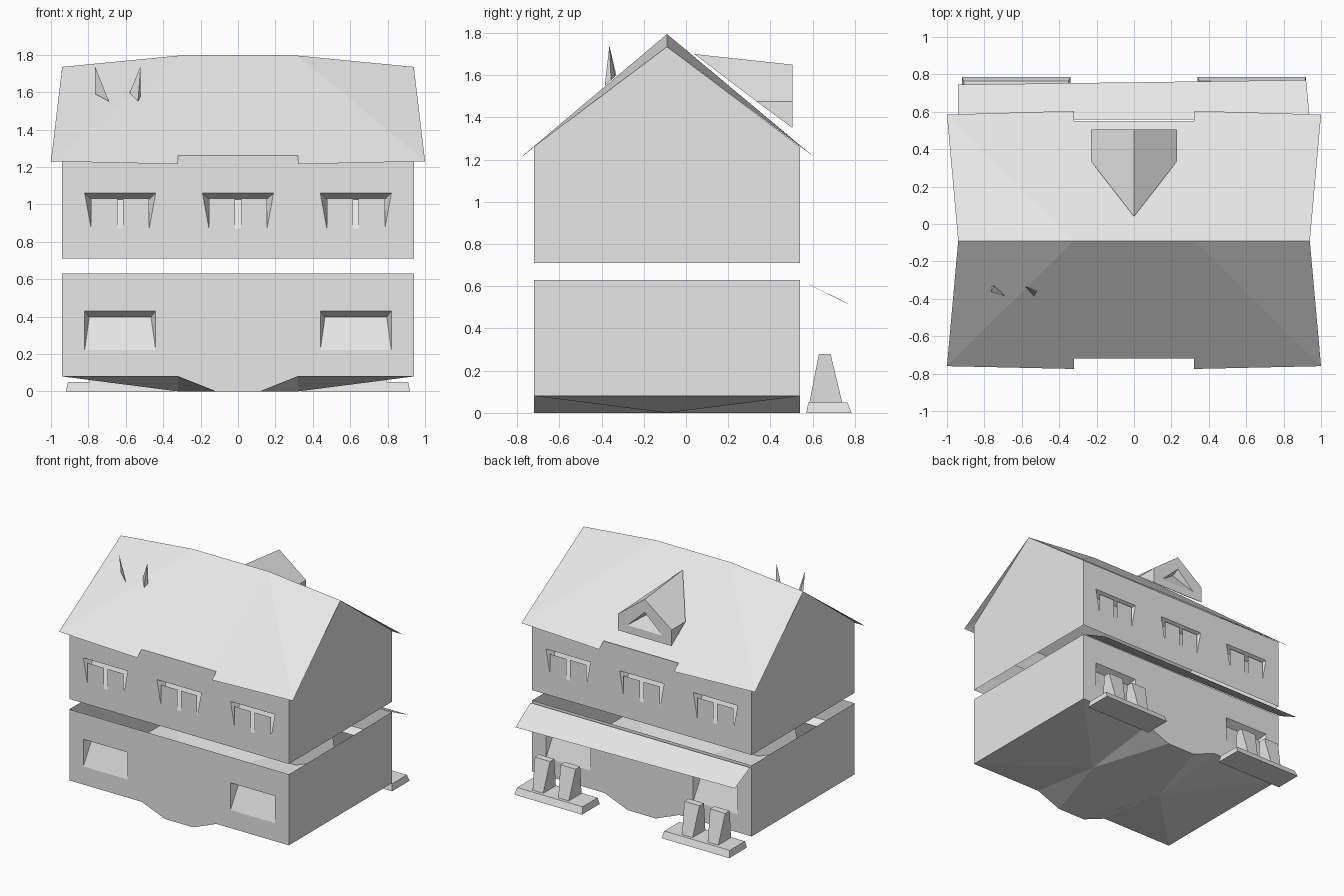
import bpy
import bmesh

cube = bpy.data.objects.get("Cube")
if cube:
    bpy.data.objects.remove(cube)

# Single plain material
grey = bpy.data.materials.new("pale_grey")
grey.use_nodes = True
COLOUR = (0.8, 0.8, 0.8, 1)
grey.diffuse_color = COLOUR
grey.node_tree.nodes["Principled BSDF"].inputs["Base Color"].default_value = COLOUR

# Main house dimensions
W, FRONT, BACK, RIDGE_Y = 0.94, -0.72, 0.54, -0.09
MID = 0.32
BASE, STOREY_TOP, UPPER_BASE, EAVE, GABLE = 0.08, 0.63, 0.71, 1.26, 1.735


def finish(name, bm, weld=True):
    if weld:
        bmesh.ops.remove_doubles(bm, verts=bm.verts, dist=0.0005)
    bmesh.ops.recalc_face_normals(bm, faces=bm.faces)
    mesh = bpy.data.meshes.new(name)
    bm.to_mesh(mesh)
    bm.free()
    mesh.materials.append(grey)
    obj = bpy.data.objects.new(name, mesh)
    bpy.context.collection.objects.link(obj)
    return obj


def poly(bm, *pts):
    return bm.faces.new([bm.verts.new(p) for p in pts])


def fill(bm, loops, y):
    """Flat upright panel from an outline and its holes, given as (x, z)."""
    edges = []
    for loop in loops:
        vs = [bm.verts.new((x, y, z)) for x, z in loop]
        edges += [bm.edges.new((a, b)) for a, b in zip(vs, vs[1:] + vs[:1])]
    side = -1 if y < 0 else 1
    bmesh.ops.triangle_fill(bm, use_beauty=True, edges=edges, normal=(0, side, 0))


def recess(bm, hole, inner, y, depth):
    """Opening whose sill is flush and whose head is set back; sill is the first two points."""
    d = -depth if y > 0 else depth
    outer = [(x, y, z) for x, z in hole]
    back = outer[:2] + [(x, y + d, z) for x, z in inner]
    n = len(outer)
    poly(bm, *back)
    for i in range(1, n):
        j = (i + 1) % n
        pts = list(dict.fromkeys([outer[i], outer[j], back[j], back[i]]))
        poly(bm, *pts)


def window_shape(cx, low, high, half_low, half_in):
    hole = [(cx - half_low, low), (cx + half_low, low), (cx + 0.19, high), (cx - 0.19, high)]
    inner = [(cx + half_in, high - 0.033), (cx - half_in, high - 0.033)]
    return hole, inner


def wall(bm, y, outline, windows):
    fill(bm, [outline] + [w[0] for w in windows], y)
    for hole, inner in windows:
        recess(bm, hole, inner, y, 0.06)


# Ground storey: walls with two openings each, open on top
bottom = [(-W, BASE), (-MID, BASE), (-0.12, 0), (0.12, 0), (MID, BASE), (W, BASE)]
ground = bmesh.new()
low_windows = [window_shape(c, 0.22, 0.43, 0.19, 0.165) for c in (-0.63, 0.63)]
for y in (FRONT, BACK):
    wall(ground, y, bottom + [(W, STOREY_TOP), (-W, STOREY_TOP)], low_windows)
for s in (-1, 1):
    poly(ground, (s * W, FRONT, BASE), (s * W, BACK, BASE),
         (s * W, BACK, STOREY_TOP), (s * W, FRONT, STOREY_TOP))
finish("ground_storey", ground)

# Faceted underside dipping toward the middle
under = bmesh.new()
for y in (FRONT, BACK):
    for s in (-1, 1):
        hub = (s * MID, RIDGE_Y, 0)
        rim = [(s * W, RIDGE_Y, BASE), (s * W, y, BASE), (s * MID, y, BASE), (s * 0.12, y, 0)]
        for a, b in zip(rim, rim[1:]):
            poly(under, hub, a, b)
    poly(under, (-MID, RIDGE_Y, 0), (MID, RIDGE_Y, 0), (0.12, y, 0), (-0.12, y, 0))
finish("underside", under)

# Upper storey: three windows front and back, gabled ends
upper = bmesh.new()
box = [(-W, UPPER_BASE), (W, UPPER_BASE), (W, EAVE), (-W, EAVE)]
centres = (-0.63, 0, 0.63)
up_windows = [window_shape(c, 0.87, 1.06, 0.155, 0.155) for c in centres]
for y in (FRONT, BACK):
    wall(upper, y, box, up_windows)
for s in (-1, 1):
    poly(upper, (s * W, FRONT, UPPER_BASE), (s * W, BACK, UPPER_BASE),
         (s * W, BACK, EAVE), (s * W, RIDGE_Y, GABLE), (s * W, FRONT, EAVE))
finish("upper_storey", upper)

# Paired panes standing in the upper windows
panes = bmesh.new()
for y in (FRONT, BACK):
    for c in centres:
        for s in (-1, 1):
            a, b = c + s * 0.015, c + s * 0.155
            poly(panes, (a, y, 0.87), (b, y, 0.87), (b, y, 1.03), (a, y, 1.03))
finish("window_panes", panes)

# Roof: sagging ridge ends, flared eaves and a notch in the middle of each eave
roof = bmesh.new()
for end_y, eave_y, notch_y in ((-0.76, -0.775, -0.72), (0.585, 0.605, 0.55)):
    for s in (-1, 1):
        peak = (s * MID, RIDGE_Y, 1.795)
        corner = (s, end_y, 1.23)
        poly(roof, peak, (s * W, RIDGE_Y, GABLE), corner)
        poly(roof, peak, corner, (s * MID, eave_y, 1.215), (s * MID, notch_y, EAVE))
    poly(roof, (-MID, RIDGE_Y, 1.795), (MID, RIDGE_Y, 1.795),
         (MID, notch_y, EAVE), (-MID, notch_y, EAVE))
finish("roof", roof)

# Dormer on the back slope with a triangular recessed window
dormer = bmesh.new()
DY, DW = 0.505, 0.23
tip, crest = (0, 0.04, 1.70), (0, DY, 1.65)
for s in (-1, 1):
    eave_in, eave_out, foot = (s * DW, 0.335, 1.475), (s * DW, DY, 1.475), (s * DW, DY, 1.35)
    poly(dormer, tip, crest, eave_out, eave_in)
    poly(dormer, eave_in, eave_out, foot)
    poly(dormer, tip, eave_in, foot, (0, DY, 1.35))
gable = [(-DW, 1.35), (0, 1.35), (DW, 1.35), (DW, 1.475), (0, 1.65), (-DW, 1.475)]
opening = [(-0.15, 1.41), (0.15, 1.41), (0, 1.55)]
fill(dormer, [gable, opening], DY)
recess(dormer, opening, [(0, 1.52)], DY, 0.06)
finish("dormer", dormer)

# Two thin chimney spikes on the front slope
for name, tip_x, base in (
        ("chimney_outer", -0.765, [(-0.765, -0.34), (-0.75, -0.33), (-0.69, -0.385)]),
        ("chimney_inner", -0.52, [(-0.58, -0.335), (-0.52, -0.355), (-0.535, -0.385)])):
    bm = bmesh.new()
    ring = [(x, y, 1.61 + (y + 0.33) * 0.9 - 0.01) for x, y in base]
    top = (tip_x, -0.363, 1.74)
    poly(bm, *ring)
    for a, b in zip(ring, ring[1:] + ring[:1]):
        poly(bm, a, b, top)
    finish(name, bm)

# Awning along the back wall
awning = bmesh.new()
poly(awning, (-W, 0.56, 0.62), (W, 0.56, 0.62), (0.92, 0.77, 0.515), (-W, 0.745, 0.53))
finish("awning", awning)


def tapered(name, cx, low, high):
    """Tapered block; each end is (z, half width, near y, far y)."""
    bm = bmesh.new()
    rings = []
    for z, h, y0, y1 in (low, high):
        rings.append([(cx - h, y0, z), (cx + h, y0, z), (cx + h, y1, z), (cx - h, y1, z)])
    a, b = rings
    poly(bm, *a)
    poly(bm, *b)
    for i in range(4):
        j = (i + 1) % 4
        poly(bm, a[i], a[j], b[j], b[i])
    return finish(name, bm)


# Garden plinths with two pots each
for s, side in ((1, "left"), (-1, "right")):
    tapered("plinth_" + side, s * 0.63, (0, 0.29, 0.57, 0.785), (0.05, 0.28, 0.58, 0.765))
    for x, place in ((0.75, "outer"), (0.53, "inner")):
        tapered(f"pot_{side}_{place}", s * x, (0.05, 0.045, 0.585, 0.74), (0.28, 0.065, 0.63, 0.685))
